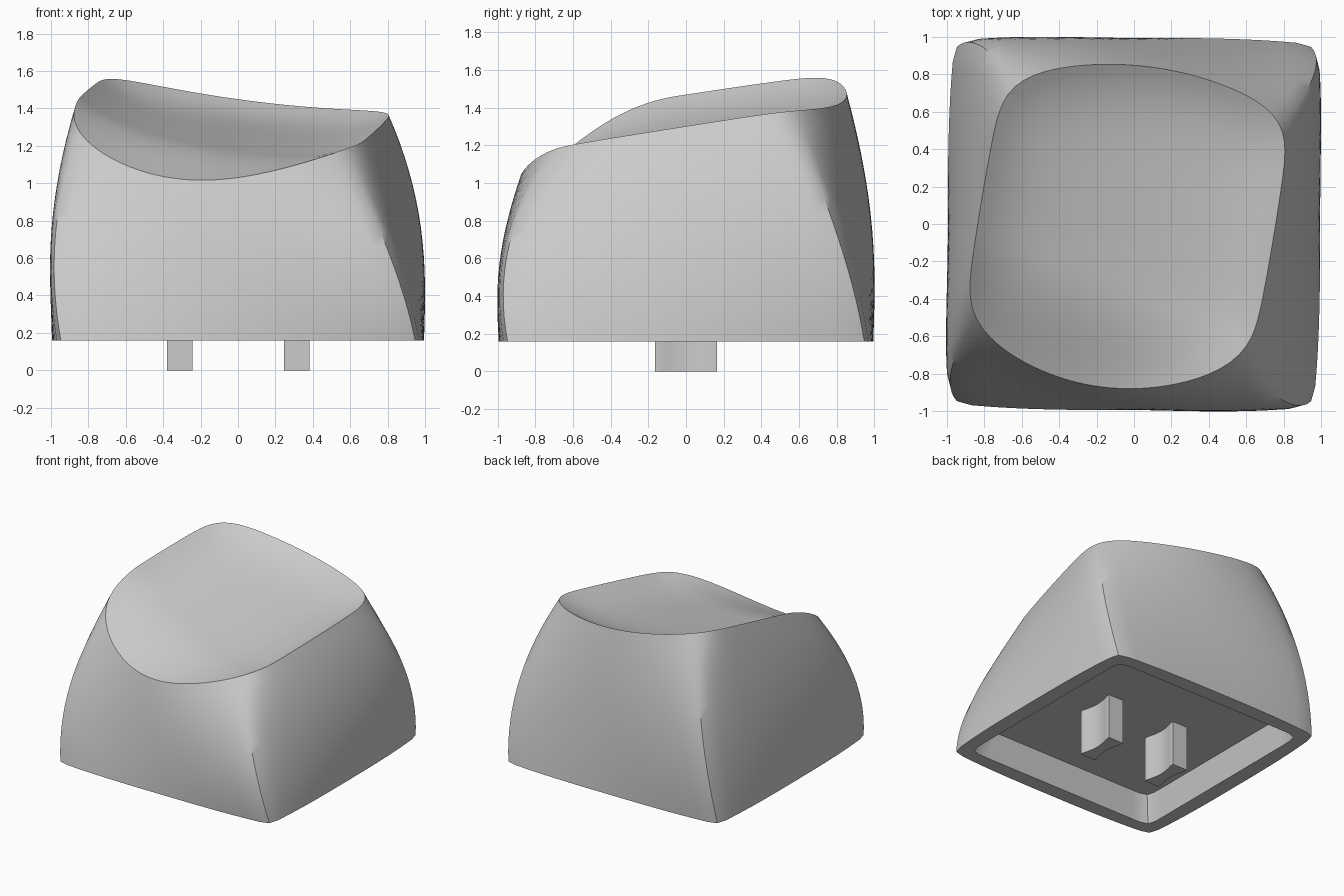
import bpy, bmesh, math

cube = bpy.data.objects.get("Cube")
if cube:
    bpy.data.objects.remove(cube, do_unlink=True)

# Single plastic colour
grey = bpy.data.materials.new("grey_plastic")
grey.use_nodes = True
colour = (0.6, 0.6, 0.6, 1)
grey.diffuse_color = colour
grey.node_tree.nodes["Principled BSDF"].inputs["Base Color"].default_value = colour

SEGMENTS = 128
BASE_Z = 0.158
CENTRE = (-0.035, 0.025)
TWIST = math.radians(12)


def finish(bm, name, angle):
    bmesh.ops.recalc_face_normals(bm, faces=bm.faces)
    mesh = bpy.data.meshes.new(name)
    bm.to_mesh(mesh)
    bm.free()
    mesh.materials.append(grey)
    obj = bpy.data.objects.new(name, mesh)
    bpy.context.collection.objects.link(obj)
    bpy.ops.object.select_all(action='DESELECT')
    obj.select_set(True)
    bpy.context.view_layer.objects.active = obj
    bpy.ops.object.shade_smooth_by_angle(angle=math.radians(angle))
    return obj


def rotate(x, y, angle):
    c, s = math.cos(angle), math.sin(angle)
    return x * c - y * s, x * s + y * c


def rounded_square(theta, n):
    c, s = math.cos(theta), math.sin(theta)
    k = (abs(c) ** n + abs(s) ** n) ** (-1 / n)
    return c * k, s * k


def base_xy(theta):
    # Nearly sharp corners joined by slightly bowed edges
    a, b = rounded_square(theta, 45)
    return a * (0.995 - 0.035 * abs(b) ** 3), b * (0.995 - 0.035 * abs(a) ** 3)


def rim_xy(theta):
    # Skewed, rounded outline with bulging front and back edges
    a, b = rounded_square(theta, 8)
    bulge = 0.4 if b < 0 else 0.27
    a, b = a * (1.04 + 0.02 * (1 - b * b)), b * (1.02 + bulge * (1 - a * a))
    return CENTRE[0] + 0.735 * a + 0.105 * b, CENTRE[1] - 0.1 * a + 0.63 * b


def top_z(x, y, r):
    # Tilted scoop, rolled off at the front, with a raised lip
    t = max(0, -0.93 * y - 0.36 * x - 0.35)
    plane = 1.305 + 0.17 * y - 0.096 * x + 0.12 * x * x - 0.035 * x * y
    return plane - 0.57 * t * t - 0.075 * (1 - r ** 5)


def ring(bm, point):
    return [bm.verts.new(point(2 * math.pi * i / SEGMENTS)) for i in range(SEGMENTS)]


def bridge(bm, lower, upper):
    for i in range(SEGMENTS):
        j = (i + 1) % SEGMENTS
        bm.faces.new((lower[i], lower[j], upper[j], upper[i]))


def wall_point(theta, t):
    # Steady twist with height, combined with an accelerating taper
    bx, by = base_xy(theta)
    rx, ry = rim_xy(theta)
    z = BASE_Z + (top_z(rx, ry, 1) - BASE_Z) * t
    ux, uy = rotate(rx, ry, TWIST)
    k = t ** 2
    x, y = rotate(bx + (ux - bx) * k, by + (uy - by) * k, -TWIST * t)
    return x, y, z


def dish_point(theta, r):
    rx, ry = rim_xy(theta)
    x = CENTRE[0] + (rx - CENTRE[0]) * r
    y = CENTRE[1] + (ry - CENTRE[1]) * r
    return x, y, top_z(x, y, r)


def square_point(theta, half, z):
    x, y = rounded_square(theta, 30)
    return x * half, y * half, z


# Cap: hollow underside, curved walls and scooped top in one skin
bm = bmesh.new()
rings = [ring(bm, lambda a: square_point(a, 0.82, 0.37)),
         ring(bm, lambda a: square_point(a, 0.87, BASE_Z))]
for step in range(17):
    rings.append(ring(bm, lambda a: wall_point(a, step / 16)))
for step in range(15, 0, -1):
    rings.append(ring(bm, lambda a: dish_point(a, step / 16)))
for lower, upper in zip(rings, rings[1:]):
    bridge(bm, lower, upper)
bm.faces.new(rings[0])
middle = bm.verts.new((*CENTRE, top_z(*CENTRE, 0)))
for i in range(SEGMENTS):
    bm.faces.new((rings[-1][i], rings[-1][(i + 1) % SEGMENTS], middle))
finish(bm, "cap", 42)

# Stems: two prongs with hollowed sides
for name, cx in (("left_stem", 0.315), ("right_stem", -0.312)):
    bm = bmesh.new()
    outline = []
    for side in (1, -1):
        for i in range(13):
            v = -1 + i / 6
            pinch = 0.025 * max(0, math.cos(v * math.pi / 1.7))
            outline.append((cx + side * (0.068 - pinch), side * v * 0.165))
    face = bm.faces.new([bm.verts.new((x, y, 0)) for x, y in outline])
    top = bmesh.ops.extrude_face_region(bm, geom=[face])["geom"]
    bmesh.ops.translate(bm, vec=(0, 0, 0.38),
                        verts=[g for g in top if isinstance(g, bmesh.types.BMVert)])
    finish(bm, name, 35)
